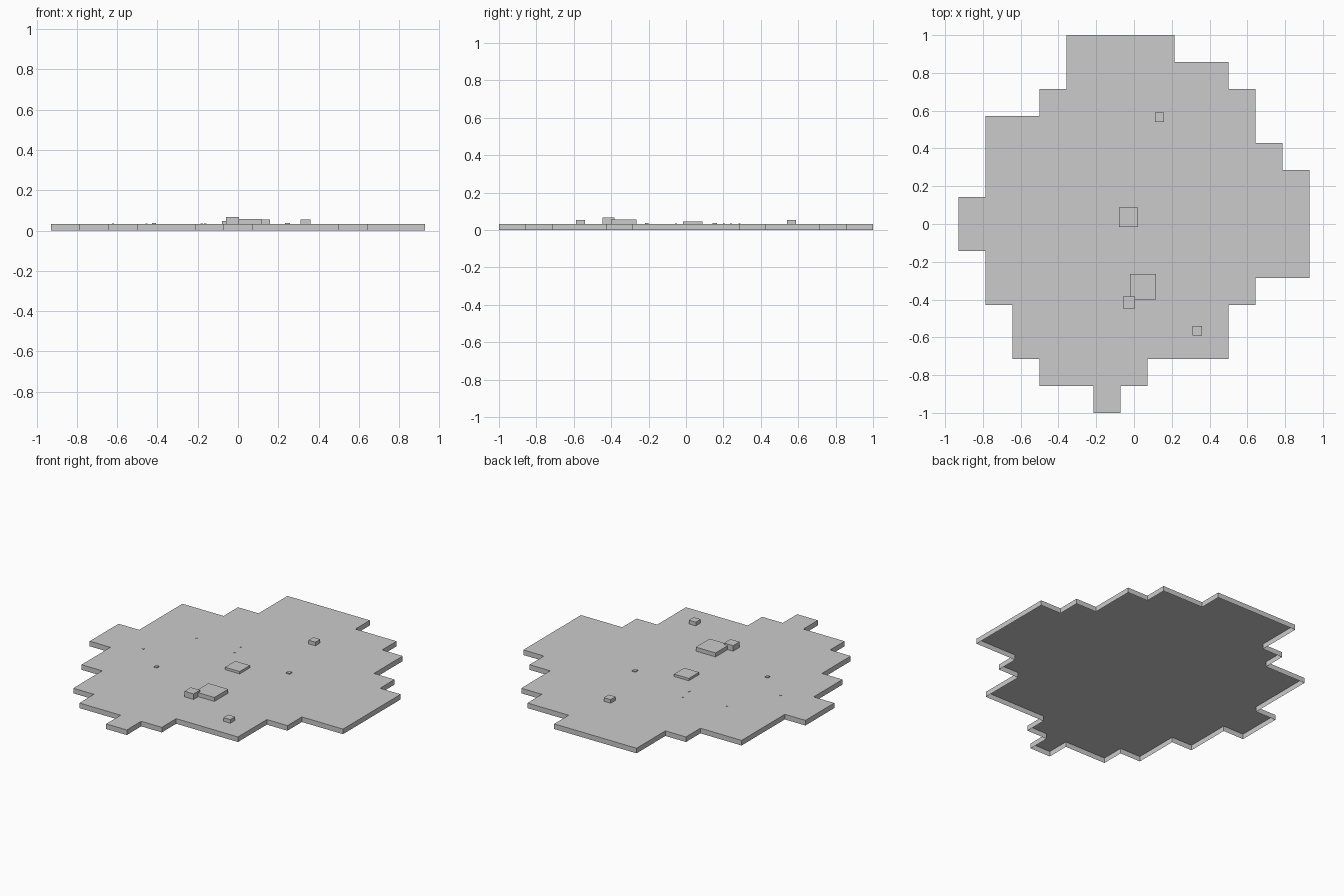
import bpy
import bmesh

CELL = 2 / 14      # edge of one grid cell
TOP = 0.032        # height of the slab surface

cube = bpy.data.objects.get("Cube")
if cube:
    bpy.data.objects.remove(cube, do_unlink=True)

grey = bpy.data.materials.new("light_grey")
grey.use_nodes = True
grey.diffuse_color = (0.6, 0.6, 0.6, 1)
grey.node_tree.nodes["Principled BSDF"].inputs["Base Color"].default_value = (0.6, 0.6, 0.6, 1)


def add_object(name, bm):
    mesh = bpy.data.meshes.new(name)
    bm.to_mesh(mesh)
    bm.free()
    mesh.materials.append(grey)
    obj = bpy.data.objects.new(name, mesh)
    bpy.context.collection.objects.link(obj)
    return obj


def add_block(name, x, y, size, top):
    """Square block standing on the slab."""
    bm = bmesh.new()
    bmesh.ops.create_cube(bm, size=1)
    bmesh.ops.scale(bm, vec=(size, size, top - TOP), verts=bm.verts)
    bmesh.ops.translate(bm, vec=(x, y, (top + TOP) / 2), verts=bm.verts)
    return add_object(name, bm)


# Stepped ground slab: first and last column of every row, front to back
rows = [(5, 6), (3, 7), (2, 10), (2, 10), (1, 11), (1, 13), (0, 13),
        (0, 13), (1, 13), (1, 12), (1, 11), (3, 11), (4, 10), (4, 8)]
right_side = [(r, j + k) for j, (_, r) in enumerate(rows) for k in (0, 1)]
left_side = [(l, j + k) for j, (l, _) in enumerate(rows) for k in (0, 1)]
outline = list(dict.fromkeys(right_side + left_side[::-1]))

# Top sheet with a skirt around it, open underneath
bm = bmesh.new()
upper = [bm.verts.new(((c - 6.5) * CELL, (j - 7) * CELL, TOP)) for c, j in outline]
lower = [bm.verts.new((v.co.x, v.co.y, 0)) for v in upper]
bm.faces.new(upper)
for i in range(len(upper)):
    bm.faces.new((upper[i], upper[i - 1], lower[i - 1], lower[i]))
bmesh.ops.dissolve_limit(bm, angle_limit=0.01, verts=bm.verts, edges=bm.edges)
add_object("ground_slab", bm)

# Blocks on the slab
add_block("large_block", 0.048, -0.332, 0.137, 0.057)
add_block("tall_block", -0.027, -0.415, 0.063, 0.067)
add_block("middle_block", -0.029, 0.036, 0.102, 0.047)
add_block("front_block", 0.335, -0.565, 0.048, 0.055)
add_block("back_block", 0.134, 0.565, 0.048, 0.055)

# Small studs barely rising from the slab
add_block("left_stud", 0.246, 0.155, 0.024, 0.038)
add_block("right_stud", -0.418, -0.21, 0.02, 0.038)
for i, (x, y) in enumerate([(-0.18, 0.285), (-0.163, 0.204), (-0.454, 0.24), (-0.62, -0.053)]):
    add_block(f"tiny_stud_{i + 1}", x, y, 0.011, 0.034)
